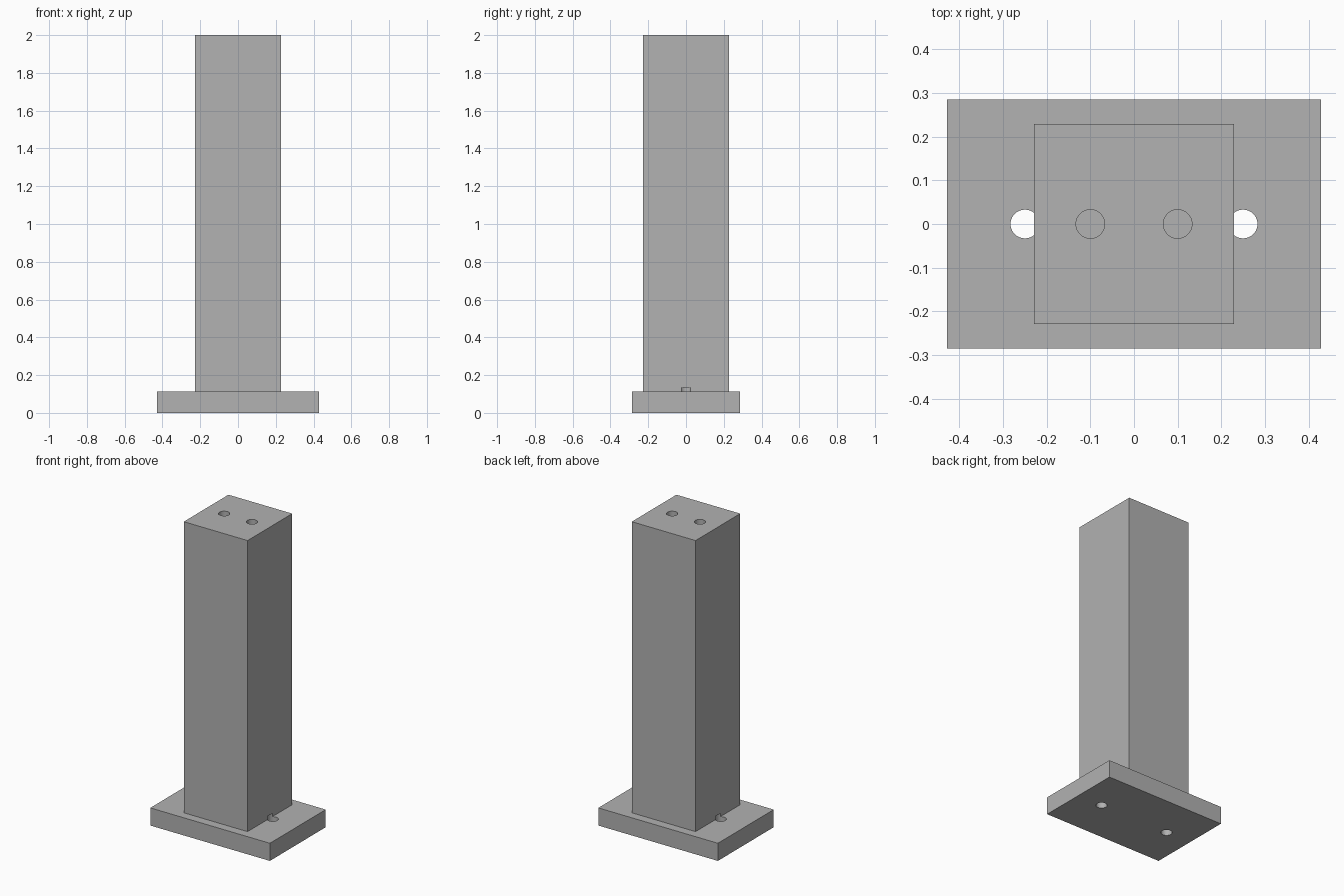
import bpy

default = bpy.data.objects.get("Cube")
if default:
    bpy.data.objects.remove(default, do_unlink=True)

U = 2 / 70            # one design unit; the whole post is 70 units tall
BASE_H = 4 * U
HOLE_R = 1.15 * U

grey = bpy.data.materials.new("plain_grey")
grey.use_nodes = True
colour = (0.445, 0.445, 0.445, 1)
grey.diffuse_color = colour
grey.node_tree.nodes["Principled BSDF"].inputs["Base Color"].default_value = colour


def box(name, width, depth, z0, z1):
    bpy.ops.mesh.primitive_cube_add(size=1, location=(0, 0, (z0 + z1) / 2))
    ob = bpy.context.object
    ob.name = name
    ob.scale = (width, depth, z1 - z0)
    bpy.ops.object.transform_apply(location=True, rotation=False, scale=True)
    ob.data.materials.append(grey)
    return ob


def hole_cutter(name, x, z0, z1):
    bpy.ops.mesh.primitive_cylinder_add(vertices=48, radius=HOLE_R, depth=z1 - z0,
                                        location=(x, 0, (z0 + z1) / 2))
    ob = bpy.context.object
    ob.name = name
    ob.data.materials.append(grey)
    return ob


def combine(target, other, operation):
    mod = target.modifiers.new(operation.title(), 'BOOLEAN')
    mod.operation = operation
    mod.solver = 'EXACT'
    mod.object = other
    bpy.context.view_layer.objects.active = target
    bpy.ops.object.modifier_apply(modifier=mod.name)
    bpy.data.objects.remove(other, do_unlink=True)


# Square column joined to a rectangular base plate
post = box("post_with_base", 16 * U, 16 * U, BASE_H / 2, 70 * U)
combine(post, box("base_plate", 30 * U, 20 * U, 0, BASE_H), 'UNION')

for side in (-1, 1):
    # Through hole in the base, nicking the foot of the column
    combine(post, hole_cutter("base_hole", side * 8.75 * U, -U, 4.75 * U), 'DIFFERENCE')
    # Blind hole in the top of the column
    combine(post, hole_cutter("top_hole", side * 3.5 * U, 60 * U, 71 * U), 'DIFFERENCE')

# Smooth hole walls, crisp edges
bpy.ops.object.select_all(action='DESELECT')
post.select_set(True)
bpy.context.view_layer.objects.active = post
bpy.ops.object.shade_smooth_by_angle()
